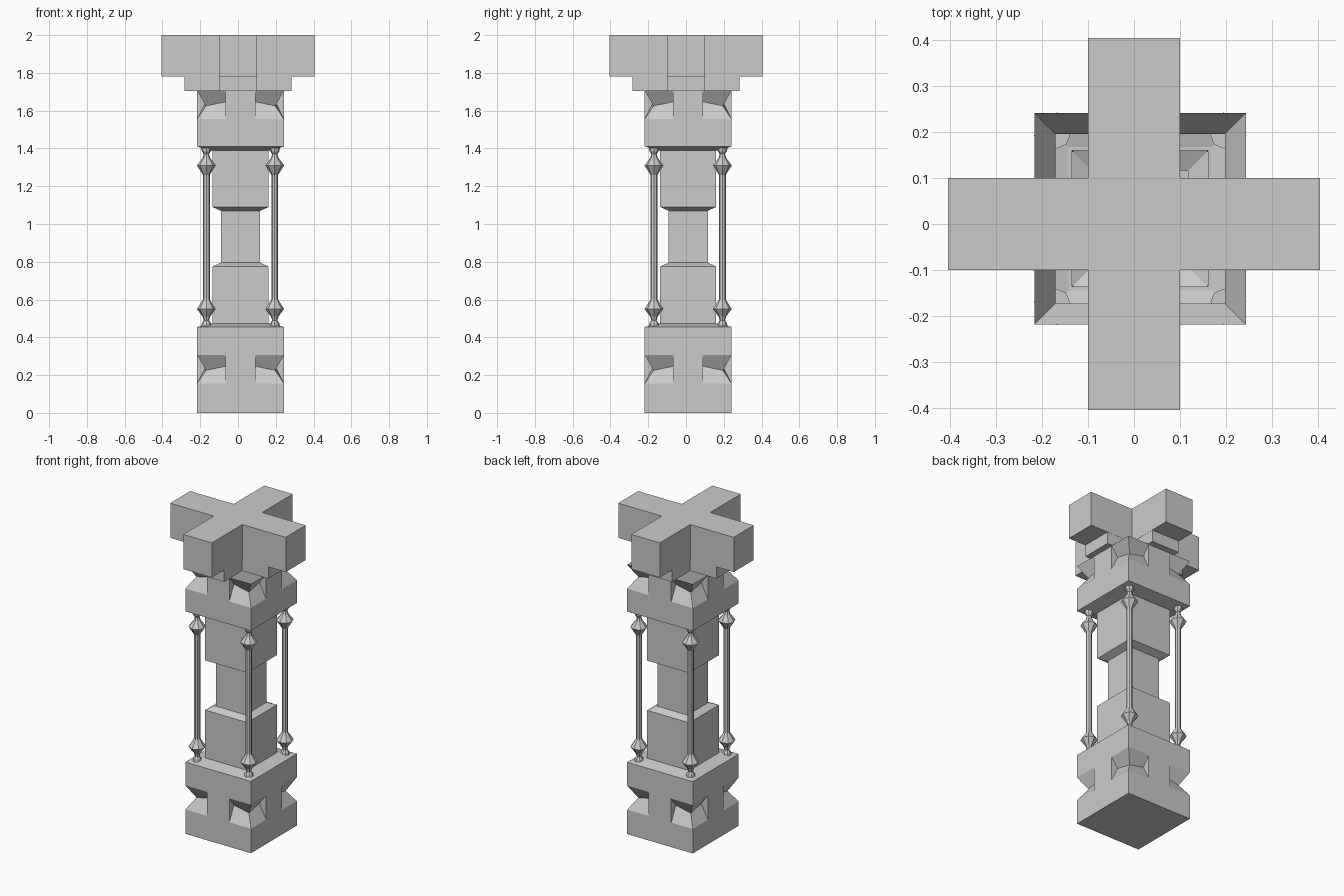
import bpy, bmesh, math
from mathutils import Matrix, Vector

if "Cube" in bpy.data.objects:
    bpy.data.objects.remove(bpy.data.objects["Cube"], do_unlink=True)

stone = bpy.data.materials.new("grey_stone")
stone.use_nodes = True
GREY = (0.6, 0.6, 0.6, 1)
stone.diffuse_color = GREY
stone.node_tree.nodes["Principled BSDF"].inputs["Base Color"].default_value = GREY

CENTRE = Vector((0.0135, 0.0115, 0))   # axis of the column
HALF = 0.23                            # half width of base and capital
RIB = 0.079                            # half width of the rib between notches
DEPTH = 0.046                          # notch depth


def finish(name, bm, offset=CENTRE):
    bmesh.ops.remove_doubles(bm, verts=bm.verts, dist=0.0005)
    bmesh.ops.recalc_face_normals(bm, faces=bm.faces)
    mesh = bpy.data.meshes.new(name)
    bm.to_mesh(mesh)
    bm.free()
    mesh.materials.append(stone)
    ob = bpy.data.objects.new(name, mesh)
    ob.location = offset
    bpy.context.collection.objects.link(ob)
    return ob


def lathe(name, profile, sides, turn=0.0, offset=CENTRE, cap=True):
    """Stack of regular rings given as (radius, z)."""
    bm = bmesh.new()
    rings = []
    for r, z in profile:
        angles = [turn + math.tau * i / sides for i in range(sides)]
        rings.append([bm.verts.new((r * math.cos(a), r * math.sin(a), z)) for a in angles])
    for low, high in zip(rings, rings[1:]):
        for i in range(sides):
            j = (i + 1) % sides
            bm.faces.new((low[i], low[j], high[j], high[i]))
    if cap:
        bm.faces.new(rings[0])
        bm.faces.new(rings[-1])
    return finish(name, bm, offset)


def notched_block(name, bottom, notch, top, closed):
    """Square block whose four corners are pinched between two heights."""
    bm = bmesh.new()
    za, zb = notch, notch + 0.152
    inner = HALF - DEPTH

    def face(turn, *points):
        bm.faces.new([bm.verts.new(turn @ Vector(p)) for p in points])

    for k in range(4):
        turn = Matrix.Rotation(k * math.pi / 2, 3, 'Z')
        bands = [(HALF, bottom, za), (RIB, za, zb)]
        if top > zb:
            bands.append((HALF, zb, top))
        for w, lo, hi in bands:
            face(turn, (-w, -HALF, lo), (w, -HALF, lo), (w, -HALF, hi), (-w, -HALF, hi))
        for s in (-1, 1):
            wall = (s * RIB, -inner, za + 0.092)
            corner = (s * inner, -inner, za + 0.070)
            rib_low, rib_high = (s * RIB, -HALF, za), (s * RIB, -HALF, zb)
            face(turn, rib_low, (s * HALF, -HALF, za), corner, wall)
            face(turn, wall, corner, (s * HALF, -HALF, zb), rib_high)
            face(turn, rib_low, wall, rib_high)
    if closed:
        face(Matrix.Identity(3), *[(x * HALF, y * HALF, bottom)
                                   for x, y in ((-1, -1), (-1, 1), (1, 1), (1, -1))])
    return finish(name, bm)


def cross(name, reach, width, z0, z1):
    """Plus-shaped slab."""
    bm = bmesh.new()
    outline = []
    for k in range(4):
        turn = Matrix.Rotation(k * math.pi / 2, 3, 'Z')
        for p in ((width, -width), (reach, -width), (reach, width)):
            outline.append(bm.verts.new(turn @ Vector((*p, z0))))
    base = bm.faces.new(outline)
    top = bmesh.ops.extrude_face_region(bm, geom=[base])["geom"]
    moved = [v for v in top if isinstance(v, bmesh.types.BMVert)]
    bmesh.ops.translate(bm, verts=moved, vec=(0, 0, z1 - z0))
    if base.is_valid is False or not any(abs(f.normal.z) > 0.9 and
                                         f.calc_center_median().z < z0 + 0.001
                                         for f in bm.faces):
        bm.faces.new(outline)
    return finish(name, bm, Vector((0, 0, 0)))


# Base and open-topped capital
notched_block("base_block", 0, 0.155, 0.455, True)
notched_block("capital_block", 1.41, 1.555, 1.707, False)

# Square shaft, narrow in the middle, flaring to meet base and capital
half_widths = [(HALF, 0.455), (0.156, 0.472), (0.148, 0.472), (0.148, 0.775), (0.104, 0.795),
               (0.104, 1.07), (0.148, 1.09), (0.148, 1.39), (0.156, 1.39), (HALF, 1.41)]
lathe("shaft", [(w * math.sqrt(2), z) for w, z in half_widths], 4, math.pi / 4, cap=False)

# Four slender corner posts with a pointed knob near each end
end = [(0.028, 0.455), (0.024, 0.475), (0.014, 0.49), (0.02, 0.51),
       (0.05, 0.55), (0.018, 0.6)]
post = end + [(r, 1.86 - z) for r, z in reversed(end)]
for side, x in (("left", 1), ("right", -1)):
    for face_name, y in (("front", -1), ("back", 1)):
        spot = CENTRE + Vector((x, y, 0)) * 0.181
        lathe(f"{face_name}_{side}_post", post, 8, offset=spot)

# Cross-shaped bracket and beams on top
cross("cross_bracket", 0.282, 0.099, 1.705, 1.78)
cross("cross_beams", 0.405, 0.1, 1.78, 2.0)
